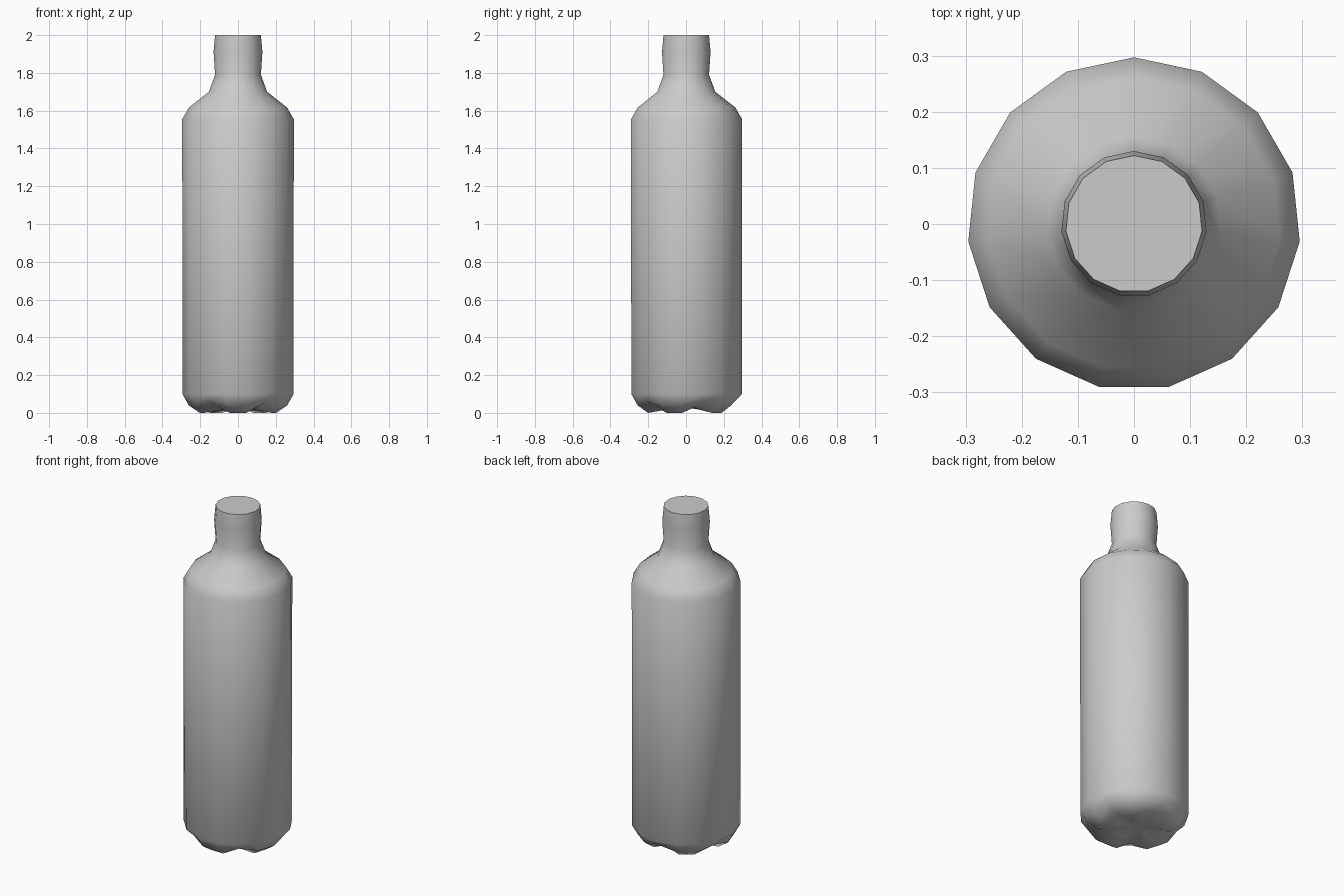
import bpy, bmesh, math

if "Cube" in bpy.data.objects:
    bpy.data.objects.remove(bpy.data.objects["Cube"])

SIDES = 15  # five feet, three sides per foot

# Side profile (radius, height) above the base
PROFILE = [(0.296, 0.10), (0.297, 1.555), (0.261, 1.617), (0.155, 1.70),
           (0.122, 1.79), (0.130, 1.91), (0.122, 2.0)]
# Base rings from centre outwards: (foot radius, foot z, groove radius, groove z)
BASE = [(0.10, 0.018, 0.10, 0.03), (0.205, 0.0, 0.19, 0.035),
        (0.262, 0.04, 0.255, 0.06)]

bm = bmesh.new()


def ring(foot, groove):
    verts = []
    for i in range(SIDES):
        a = math.radians(90) + i * math.tau / SIDES
        r, z = groove if i % 3 == 0 else foot
        verts.append(bm.verts.new((r * math.cos(a), r * math.sin(a), z)))
    return verts


# Petal-footed base, then body, shoulder and neck
rings = [ring((a, b), (c, d)) for a, b, c, d in BASE]
rings += [ring(p, p) for p in PROFILE]
for lo, hi in zip(rings, rings[1:]):
    for i in range(SIDES):
        j = (i + 1) % SIDES
        bm.faces.new((lo[i], lo[j], hi[j], hi[i]))

# Base centre fan and flat top
centre = bm.verts.new((0, 0, 0.028))
for i in range(SIDES):
    bm.faces.new((centre, rings[0][(i + 1) % SIDES], rings[0][i]))
bm.faces.new(rings[-1])
bmesh.ops.recalc_face_normals(bm, faces=bm.faces)

mesh = bpy.data.meshes.new("bottle")
bm.to_mesh(mesh)
bm.free()
bottle = bpy.data.objects.new("bottle", mesh)
bpy.context.collection.objects.link(bottle)
bpy.context.view_layer.objects.active = bottle
bottle.select_set(True)
bpy.ops.object.shade_smooth_by_angle(angle=math.radians(60))
